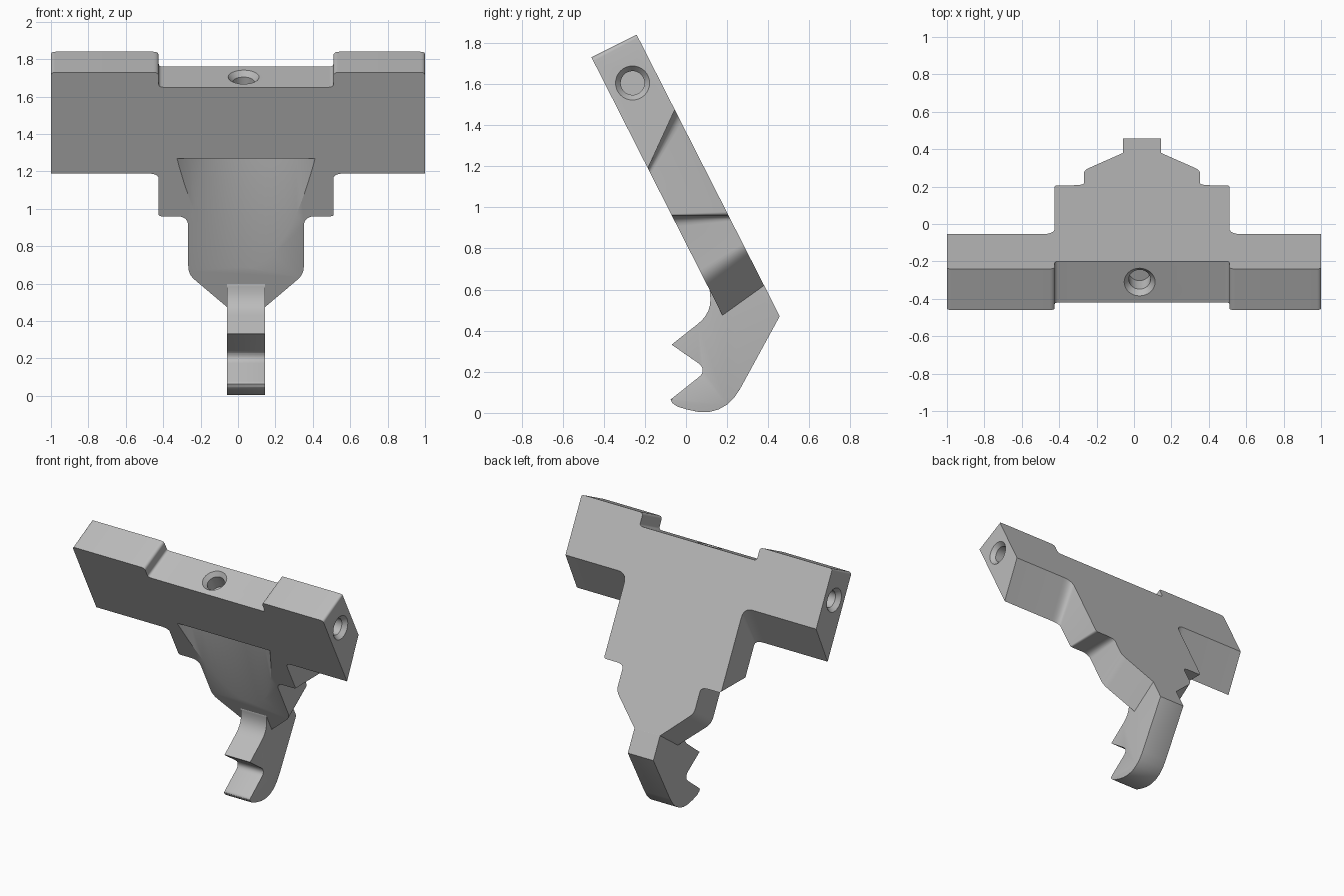
import bpy, bmesh, math
from mathutils import Vector, Matrix

if "Cube" in bpy.data.objects:
    bpy.data.objects.remove(bpy.data.objects["Cube"])

gray = bpy.data.materials.new("plain_gray")
gray.use_nodes = True
COLOR = (0.5, 0.5, 0.5, 1)
gray.diffuse_color = COLOR
gray.node_tree.nodes["Principled BSDF"].inputs["Base Color"].default_value = COLOR

MID = 0.043       # centre line of the body
SLOPE = 0.508     # backward lean of the plate


def rounded(corners, steps=6):
    """Closed outline from (point, radius) pairs with curved corners."""
    out = []
    for i, (p, r) in enumerate(corners):
        p = Vector(p)
        if not r:
            out.append(p)
            continue
        a = p + (Vector(corners[i - 1][0]) - p).normalized() * r
        b = p + (Vector(corners[(i + 1) % len(corners)][0]) - p).normalized() * r
        for k in range(steps + 1):
            t = k / steps
            out.append(a * (1 - t) ** 2 + p * 2 * t * (1 - t) + b * t * t)
    return out


def loft(name, rings, bevel_test=None, bevel=0.02):
    """Solid through equal-length rings of points, capped at both ends."""
    bm = bmesh.new()
    loops = [[bm.verts.new(p) for p in ring] for ring in rings]
    n = len(loops[0])
    for a, b in zip(loops, loops[1:]):
        for i in range(n):
            j = (i + 1) % n
            bm.faces.new((a[i], a[j], b[j], b[i]))
    caps = [bm.faces.new(loops[0]), bm.faces.new(loops[-1])]
    bmesh.ops.recalc_face_normals(bm, faces=bm.faces)
    if bevel_test:
        edges = [e for c in caps for e in c.edges
                 if bevel_test((e.verts[0].co + e.verts[1].co) / 2)]
        bmesh.ops.bevel(bm, geom=edges, offset=bevel, segments=3,
                        profile=0.5, affect='EDGES', clamp_overlap=True)
    mesh = bpy.data.meshes.new(name)
    bm.to_mesh(mesh)
    bm.free()
    mesh.materials.append(gray)
    ob = bpy.data.objects.new(name, mesh)
    bpy.context.collection.objects.link(ob)
    return ob


def hole_cutter(center, inward):
    """Countersunk blind hole going from center along inward."""
    inward = Vector(inward).normalized()
    rot = inward.to_track_quat('Z', 'Y').to_matrix().to_4x4()
    m = Matrix.Translation(center) @ rot
    sections = [(0.093, -0.01), (0.083, 0.0), (0.058, 0.03), (0.058, 0.13)]
    rings = [[m @ Vector((r * math.cos(a), r * math.sin(a), d))
              for a in (math.tau * i / 32 for i in range(32))]
             for r, d in sections]
    return loft("hole_cutter", rings)


def smooth(ob):
    bpy.ops.object.select_all(action='DESELECT')
    ob.select_set(True)
    bpy.context.view_layer.objects.active = ob
    bpy.ops.object.shade_smooth_by_angle(angle=math.radians(30))


# Leaning plate: half outline as (x, front z, back z) with corner radius
half = [
    ((0.51, 1.65, 1.76), 0.025),
    ((0.51, 1.73, 1.84), 0.03),
    ((1.0, 1.73, 1.84), 0.025),
    ((1.0, 1.19, 1.475), 0),
    ((0.51, 1.19, 1.475), 0.07),
    ((0.51, 0.96, 0.96), 0.02),
    ((0.352, 0.96, 0.96), 0.06),
    ((0.352, 0.65, 0.80), 0.05),
    ((0.145, 0.475, 0.62), 0),
]


def mirrored(x):
    return -1.0 if x == 1.0 else 2 * MID - x


outline = rounded(half + [((mirrored(p[0]), p[1], p[2]), r) for p, r in reversed(half)])
front = [(x, -0.46 + (1.73 - zf) * SLOPE, zf) for x, zf, zb in outline]
back = [(x, -0.24 + (1.84 - zb) * SLOPE, zb) for x, zf, zb in outline]
plate = loft("slanted_plate", [front, back])

# Scoop cut into the front of the plate
R = 0.54
scoop = loft("scoop_cutter", [
    [(MID + R * math.sin(a), floor - R + R * math.cos(a), z)
     for a in (math.tau * i / 96 for i in range(96))]
    for z, floor in ((0.64, 0.083), (1.27, -0.08))])

# Holes in the top and both ends
cutters = [scoop,
           hole_cutter((0.03, -0.31, 1.705), (0, 0.453, -0.8915)),
           hole_cutter((1, -0.26, 1.605), (-1, 0, 0)),
           hole_cutter((-1, -0.26, 1.605), (1, 0, 0))]
for c in cutters:
    c.hide_render = True
    mod = plate.modifiers.new("cut", 'BOOLEAN')
    mod.operation = 'DIFFERENCE'
    mod.solver = 'EXACT'
    mod.object = c
bpy.context.view_layer.update()
deps = bpy.context.evaluated_depsgraph_get()
cut_mesh = bpy.data.meshes.new_from_object(plate.evaluated_get(deps))
plate.modifiers.clear()
plate.data = cut_mesh
for c in cutters:
    bpy.data.objects.remove(c)
smooth(plate)

# Hook below the plate: side profile as (y, z) with corner radius
profile = rounded([
    ((0.38, 0.62), 0),
    ((0.456, 0.47), 0),
    ((0.18, -0.036), 0.18),
    ((-0.06, 0.036), 0.03),
    ((-0.075, 0.065), 0.02),
    ((0.095, 0.20), 0.04),
    ((0.07, 0.235), 0.015),
    ((-0.07, 0.332), 0.006),
    ((0.13, 0.49), 0.09),
    ((0.113, 0.605), 0.02),
    ((0.2, 0.72), 0),
])
hook = loft("hook", [[(x, y, z) for y, z in profile] for x in (mirrored(0.145), 0.145)],
            bevel_test=lambda p: p.z < 0.3, bevel=0.018)
smooth(hook)
